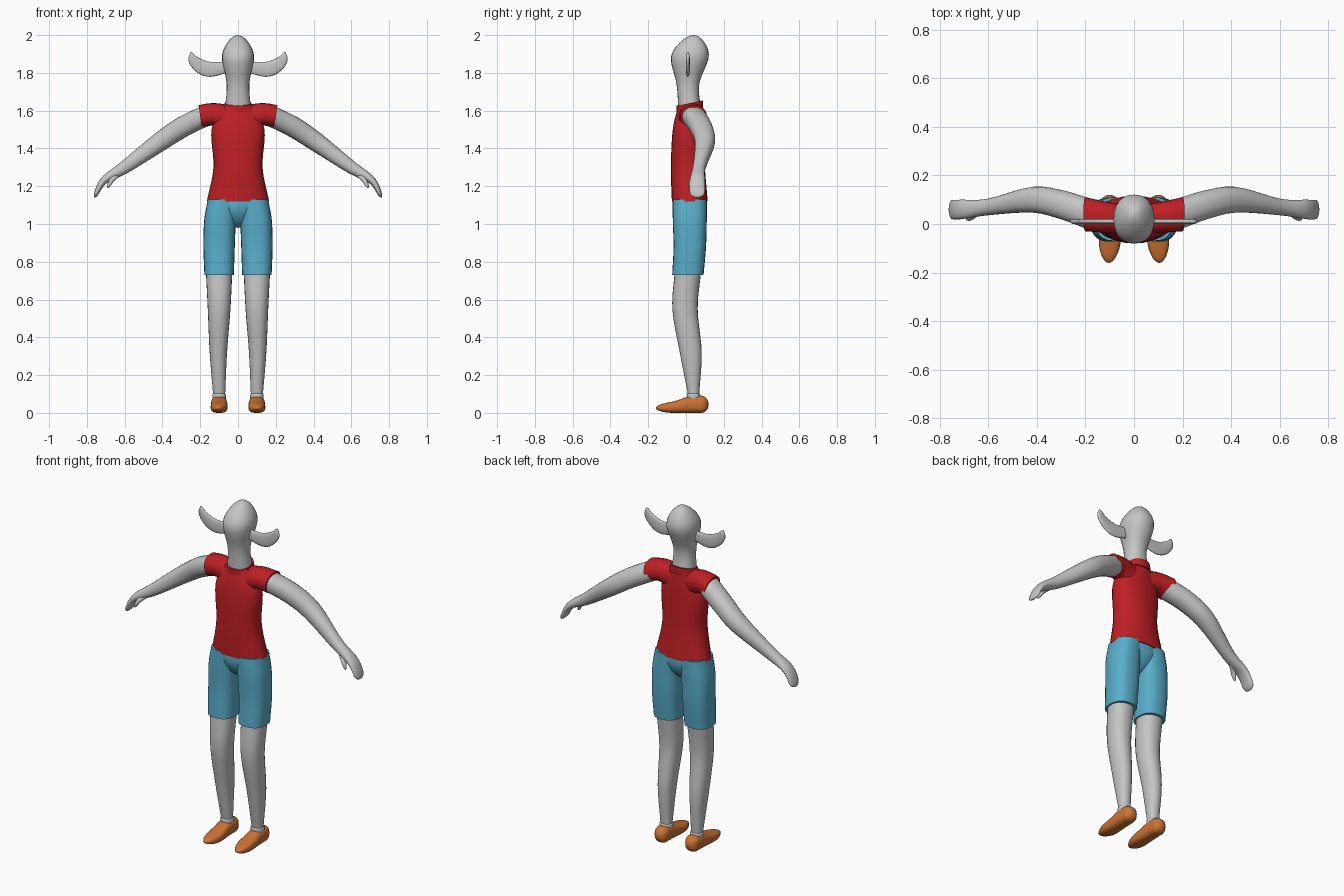
import bpy, bmesh, math
from mathutils import Vector

if "Cube" in bpy.data.objects:
    bpy.data.objects.remove(bpy.data.objects["Cube"], do_unlink=True)

ACROSS, DEPTH, UP = Vector((1, 0, 0)), Vector((0, 1, 0)), Vector((0, 0, 1))
SIDES = 24
STEPS = 28


def material(name, *rgb):
    mat = bpy.data.materials.new(name)
    mat.use_nodes = True
    mat.diffuse_color = (*rgb, 1)
    shader = mat.node_tree.nodes["Principled BSDF"]
    shader.inputs["Base Color"].default_value = (*rgb, 1)
    shader.inputs["Roughness"].default_value = .6
    return mat


skin = material("pale grey skin", .56, .56, .56)
red = material("red cloth", .52, .014, .018)
blue = material("blue cloth", .1, .42, .59)
orange = material("orange leather", .6, .17, .035)


def ring(x=0, y=.02, z=0, wide=.1, deep=.1):
    """A key cross-section: its centre and its two half sizes."""
    return Vector((x, y, z, wide, deep))


def spline(keys, amount):
    """Smooth curve through the key cross-sections, amount from start to end."""
    place = amount * (len(keys) - 1)
    index = min(int(place), len(keys) - 2)
    t = place - index
    start, end = keys[index], keys[index + 1]
    before = keys[index - 1] if index else start * 2 - end
    after = keys[index + 2] if index + 2 < len(keys) else end * 2 - start
    leave, arrive = (end - before) / 2, (after - start) / 2
    bend = (end - start) * 3 - leave * 2 - arrive
    twist = (start - end) * 2 + leave + arrive
    return start + leave * t + bend * t ** 2 + twist * t ** 3


def dome(distance, length):
    """Rounds off the last stretch of a part like half an ellipse."""
    if distance >= length:
        return 1
    return max(math.sqrt(1 - (1 - distance / length) ** 2), .02)


def rounded(value, boxy):
    return math.copysign(abs(value) ** boxy, value)


def loft(name, mat, keys, first=ACROSS, second=DEPTH, boxy=.9,
         round_start=0, round_end=0, mirror=False):
    """Skin the cross-sections; with second=None they turn with the path."""
    bm = bmesh.new()
    spots = [(1 - math.cos(math.pi * i / STEPS)) / 2 for i in range(STEPS + 1)]
    shapes = [spline(keys, spot) for spot in spots]
    centres = [Vector(shape[:3]) for shape in shapes]
    loops = []
    for i, spot in enumerate(spots):
        path = centres[min(i + 1, STEPS)] - centres[max(i - 1, 0)]
        side = second or path.cross(first).normalized()
        scale = dome(spot, round_start) * dome(1 - spot, round_end)
        wide, deep = shapes[i][3] * scale, shapes[i][4] * scale
        loop = []
        for k in range(SIDES):
            angle = math.tau * k / SIDES
            loop.append(bm.verts.new(
                centres[i]
                + first * wide * rounded(math.cos(angle), boxy)
                + side * deep * rounded(math.sin(angle), boxy)))
        loops.append(loop)
    for low, high in zip(loops, loops[1:]):
        for k in range(SIDES):
            bm.faces.new((low[k - 1], low[k], high[k], high[k - 1]))
    ends = [bm.faces.new(loops[0]), bm.faces.new(loops[-1])]
    for face in bm.faces:
        face.smooth = True
    # crisp rims where the part is cut off flat
    for face, length in zip(ends, (round_start, round_end)):
        for edge in face.edges:
            edge.smooth = length > 0
    bmesh.ops.recalc_face_normals(bm, faces=bm.faces)
    mesh = bpy.data.meshes.new(name)
    bm.to_mesh(mesh)
    bm.free()
    mesh.materials.append(mat)
    part = bpy.data.objects.new(name, mesh)
    bpy.context.scene.collection.objects.link(part)
    if mirror:
        part.modifiers.new("mirror", "MIRROR").use_mirror_merge = False


# Head and neck
loft("head_and_neck", skin, [
    ring(z=1.6, wide=.07, deep=.06),
    ring(z=1.74, y=.01, wide=.06, deep=.06),
    ring(z=1.88, wide=.085, deep=.1),
    ring(z=2, y=.04, wide=.07, deep=.08)], round_end=.35)

# Long upturned ears
loft("ears", skin, [
    ring(x=.06, y=.01, z=1.83, wide=.01, deep=.03),
    ring(x=.16, y=.01, z=1.82, wide=.01, deep=.04),
    ring(x=.23, y=.01, z=1.86, wide=.01, deep=.03),
    ring(x=.25, y=.01, z=1.91, wide=.01, deep=.01)],
    first=DEPTH, second=None, round_end=.2, mirror=True)

# Shirt body, collar and sleeves
loft("shirt", red, [
    ring(z=1.12, wide=.165, deep=.095),
    ring(z=1.3, y=.01, wide=.13, deep=.09),
    ring(z=1.5, y=.01, wide=.14, deep=.08),
    ring(z=1.63, wide=.08, deep=.06)])
loft("collar", red, [
    ring(z=1.6, wide=.08, deep=.07),
    ring(z=1.64, wide=.07, deep=.07)], second=DEPTH + UP * .2)
loft("sleeves", red, [
    ring(x=.05, z=1.56, wide=.06, deep=.07),
    ring(x=.13, y=.03, z=1.58, wide=.065, deep=.06),
    ring(x=.2, y=.04, z=1.57, wide=.07, deep=.06)],
    first=DEPTH, second=None, mirror=True)

# Arms that flatten into mitten hands, and thumbs
loft("arms", skin, [
    ring(x=.18, y=.04, z=1.57, wide=.065, deep=.055),
    ring(x=.3, y=.08, z=1.51, wide=.06, deep=.055),
    ring(x=.42, y=.1, z=1.43, wide=.053, deep=.05),
    ring(x=.6, y=.07, z=1.3, wide=.034, deep=.034),
    ring(x=.71, y=.06, z=1.23, wide=.04, deep=.02),
    ring(x=.76, y=.06, z=1.14, wide=.04, deep=.01)],
    first=DEPTH, second=None, round_end=.06, mirror=True)
loft("thumbs", skin, [
    ring(x=.64, y=.05, z=1.26, wide=.014, deep=.014),
    ring(x=.67, y=.03, z=1.23, wide=.014, deep=.012),
    ring(x=.69, y=.02, z=1.19, wide=.01, deep=.01)],
    first=DEPTH, second=None, round_end=.4, mirror=True)

# Shorts
loft("shorts_seat", blue, [
    ring(z=1.14, wide=.14, deep=.09),
    ring(z=1.06, wide=.12, deep=.09),
    ring(z=.98, wide=.08, deep=.08)], round_end=.8)
loft("shorts_legs", blue, [
    ring(x=.08, z=1.13, wide=.08, deep=.09),
    ring(x=.095, z=1.02, wide=.084, deep=.09),
    ring(x=.1, z=.88, wide=.083, deep=.086),
    ring(x=.1, y=.01, z=.73, wide=.078, deep=.083)], boxy=.8, mirror=True)

# Legs and ankle cuffs
loft("legs", skin, [
    ring(x=.1, y=.01, z=.75, wide=.07, deep=.07),
    ring(x=.1, y=-.005, z=.55, wide=.06, deep=.067),
    ring(x=.104, y=.025, z=.32, wide=.046, deep=.058),
    ring(x=.1, y=.04, z=.1, wide=.032, deep=.03)], mirror=True)
loft("ankle_cuffs", skin, [
    ring(x=.1, y=.04, z=.06, wide=.036, deep=.035),
    ring(x=.1, y=.04, z=.11, wide=.036, deep=.035)],
    round_end=.3, mirror=True)

# Shoes, skinned from heel to toe
loft("shoes", orange, [
    ring(x=.1, y=.12, z=.045, wide=.04, deep=.045),
    ring(x=.1, y=.03, z=.045, wide=.042, deep=.045),
    ring(x=.1, y=-.07, z=.03, wide=.045, deep=.03),
    ring(x=.104, y=-.16, z=.026, wide=.04, deep=.025)],
    second=UP, boxy=.75, round_start=.15, round_end=.35, mirror=True)
